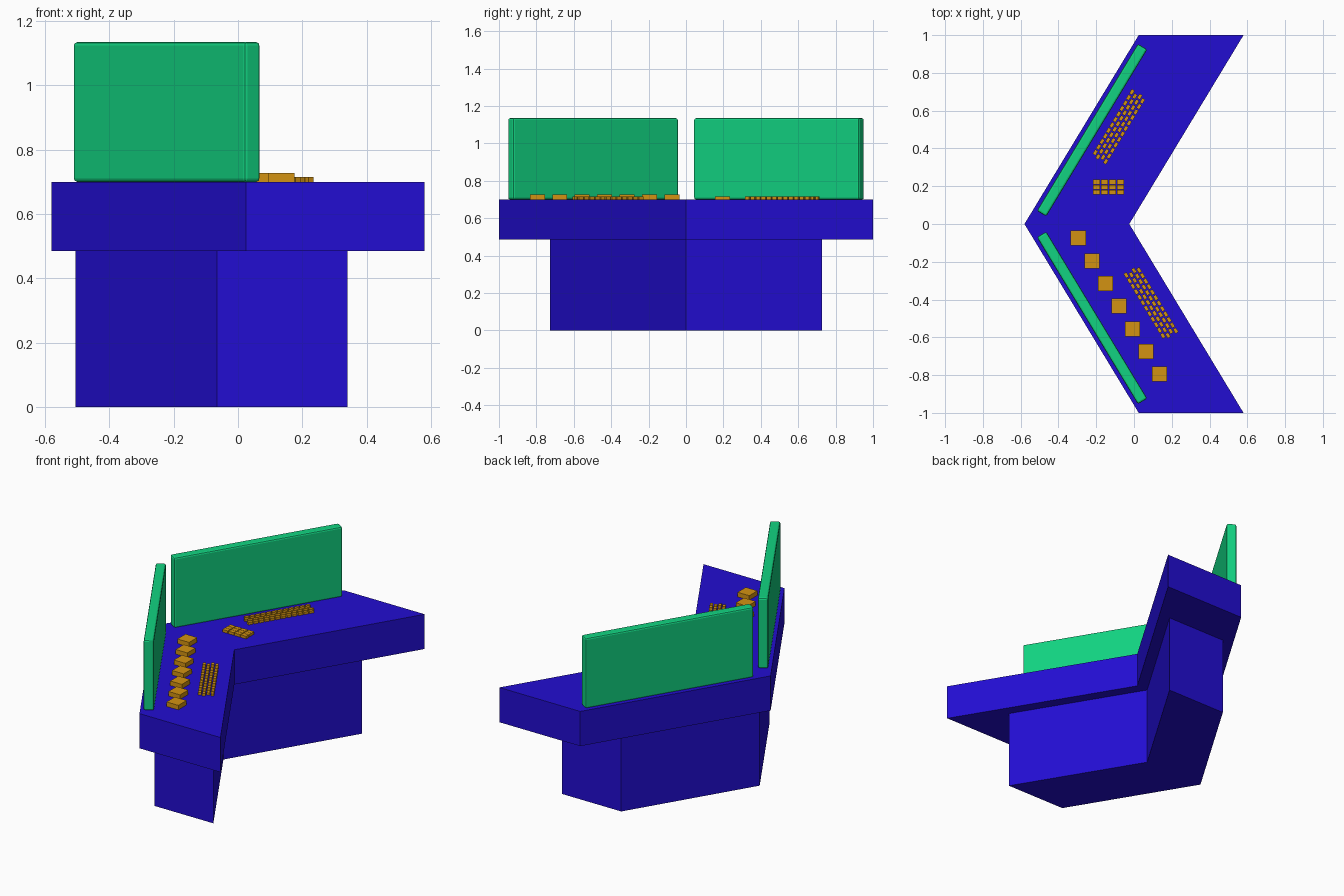
import bpy
import bmesh
from math import atan2
from mathutils import Matrix, Vector

cube = bpy.data.objects.get("Cube")
if cube:
    bpy.data.objects.remove(cube, do_unlink=True)


def material(name, color):
    m = bpy.data.materials.new(name)
    m.use_nodes = True
    m.diffuse_color = color
    m.node_tree.nodes["Principled BSDF"].inputs["Base Color"].default_value = color
    return m


BLUE = material("deep blue", (0.016, 0.004, 0.64, 1))
GREEN = material("screen green", (0.006, 0.65, 0.22, 1))
AMBER = material("amber", (0.65, 0.29, 0.006, 1))


def add_object(name, bm, mat):
    mesh = bpy.data.meshes.new(name)
    bmesh.ops.recalc_face_normals(bm, faces=bm.faces)
    bm.to_mesh(mesh)
    bm.free()
    mesh.materials.append(mat)
    ob = bpy.data.objects.new(name, mesh)
    bpy.context.collection.objects.link(ob)
    return ob


def add_box(bm, center, size, angle=0.0):
    matrix = (Matrix.Translation(center) @ Matrix.Rotation(angle, 4, "Z")
              @ Matrix.Diagonal((*size, 1)))
    bmesh.ops.create_cube(bm, size=1, matrix=matrix)


def chevron(name, apex, sweep, width, reach, z0, z1):
    """V-shaped block pointing towards -x."""
    outline = [(apex, 0), (apex + sweep, -reach), (apex + sweep + width, -reach),
               (apex + width, 0), (apex + sweep + width, reach), (apex + sweep, reach)]
    bm = bmesh.new()
    low = [bm.verts.new((x, y, z0)) for x, y in outline]
    high = [bm.verts.new((x, y, z1)) for x, y in outline]
    # Each cap is two quads, one per wing
    for ring in (low, high):
        bm.faces.new(ring[:4])
        bm.faces.new([ring[0], *ring[3:]])
    for i in range(6):
        j = (i + 1) % 6
        bm.faces.new((low[i], low[j], high[j], high[i]))
    return add_object(name, bm, BLUE)


# Desk body
TOP = 0.70
chevron("pedestal", -0.505, 0.44, 0.405, 0.727, 0, 0.485)
chevron("desk_top", -0.58, 0.605, 0.555, 1.0, 0.485, TOP)

# Screens along the outer edge of each wing
WING = atan2(1, 0.605)
for side, label in ((1, "back"), (-1, "front")):
    bm = bmesh.new()
    add_box(bm, (-0.222, side * 0.497, 0.9175), (1.033, 0.058, 0.435), side * WING)
    screen = add_object(label + "_screen", bm, GREEN)
    bevel = screen.modifiers.new("edge_bevel", "BEVEL")
    bevel.width = 0.01
    bevel.segments = 2


def keyboard(name, center, angle, rows=4, columns=12):
    """Staggered rows of small keys."""
    bm = bmesh.new()
    turn = Matrix.Rotation(angle, 3, "Z")
    for r in range(rows):
        for c in range(columns):
            u = (c - (columns - 1) / 2) * 0.034 + (r % 2 - 0.5) * 0.012
            v = (r - (rows - 1) / 2) * 0.024
            spot = Vector(center) + turn @ Vector((u, v, 0))
            add_box(bm, spot, (0.027, 0.018, 0.015), angle)
    add_object(name, bm, AMBER)


keyboard("back_keyboard", (-0.08, 0.515, TOP + 0.0075), WING)
keyboard("front_keyboard", (0.09, -0.418, TOP + 0.0075), -WING)

# Number pad
bm = bmesh.new()
for i in range(4):
    for j in range(3):
        add_box(bm, (-0.198 + i * 0.042, 0.168 + j * 0.027, TOP + 0.008),
                (0.037, 0.025, 0.016))
add_object("number_pad", bm, AMBER)

# Row of square buttons
bm = bmesh.new()
for i in range(7):
    add_box(bm, (-0.295 + i * 0.0717, -0.075 - i * 0.12, TOP + 0.014),
            (0.08, 0.08, 0.028))
add_object("square_buttons", bm, AMBER)
